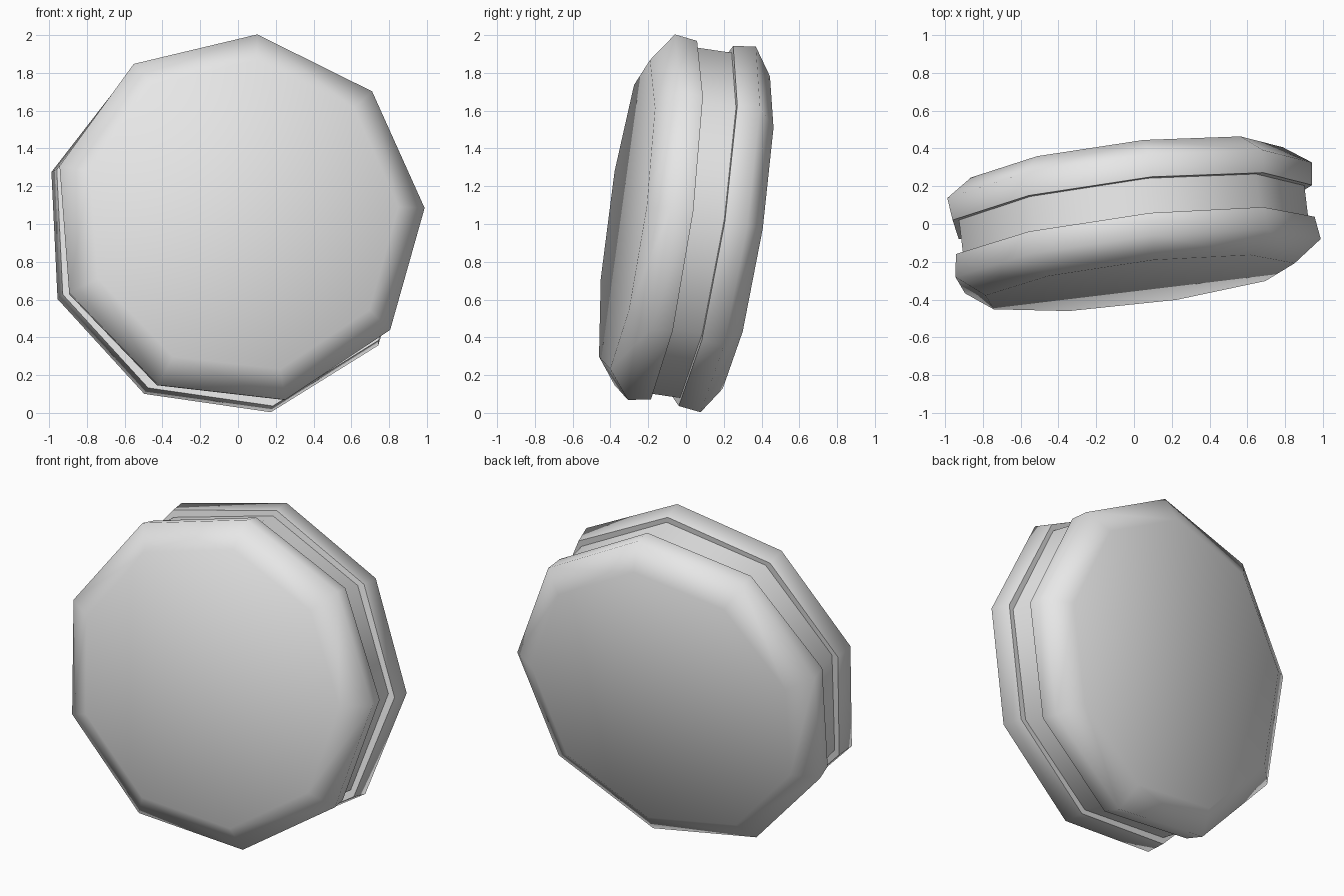
import bpy
import math
from mathutils import Vector

SIDES = 9
LEAN_X = 0.12
CENTRE = Vector((-0.02, 0.0, 0.998))

old = bpy.data.objects.get("Cube")
if old:
    bpy.data.objects.remove(old, do_unlink=True)

grey = bpy.data.materials.new("light_grey")
grey.use_nodes = True
grey.diffuse_color = (0.8, 0.8, 0.8, 1)
grey.node_tree.nodes["Principled BSDF"].inputs["Base Color"].default_value = (0.8, 0.8, 0.8, 1)


def turned_disc(name, profile, lean_z, phase):
    """Turn a (depth, radius) profile, listed front to back, into a capped leaning polygon disc."""
    axis = Vector((-LEAN_X, 1, -lean_z))
    across = Vector((1, LEAN_X, 0)).normalized()
    up = across.cross(axis).normalized()
    verts, faces = [], []
    for depth, radius in profile:
        middle = CENTRE + axis * (depth / axis.length_squared)
        for i in range(SIDES):
            t = math.radians(phase) + math.tau * i / SIDES
            verts.append(middle + (across * math.cos(t) + up * math.sin(t)) * radius)
    # side walls between neighbouring rings
    for r in range(len(profile) - 1):
        for i in range(SIDES):
            j = (i + 1) % SIDES
            a, b = r * SIDES, (r + 1) * SIDES
            faces.append((a + i, a + j, b + j, b + i))
    # front and back caps
    last = (len(profile) - 1) * SIDES
    faces.append(tuple(reversed(range(SIDES))))
    faces.append(tuple(range(last, last + SIDES)))

    mesh = bpy.data.meshes.new(name)
    mesh.from_pydata(verts, [], faces)
    mesh.materials.append(grey)
    # make every face point outwards
    centre = sum(verts, Vector()) / len(verts)
    if (mesh.polygons[0].center - centre).dot(mesh.polygons[0].normal) < 0:
        mesh.flip_normals()
    obj = bpy.data.objects.new(name, mesh)
    bpy.context.collection.objects.link(obj)
    bpy.ops.object.select_all(action="DESELECT")
    obj.select_set(True)
    bpy.context.view_layer.objects.active = obj
    bpy.ops.object.shade_smooth_by_angle(angle=math.radians(62))
    return obj


# Front biscuit shell: flat face, rounded shoulder, rim
turned_disc("front_shell", [(-0.325, 0.84), (-0.212, 0.993), (-0.088, 0.975)], 0.138, 3.4)

# Filling, narrower than the shells
turned_disc("filling", [(-0.11, 0.94), (0.10, 0.94)], 0.147, 2.6)

# Back biscuit shell: rim, rounded shoulder, flat face
turned_disc("back_shell", [(0.088, 0.98), (0.21, 0.995), (0.313, 0.85)], 0.157, 1.7)
